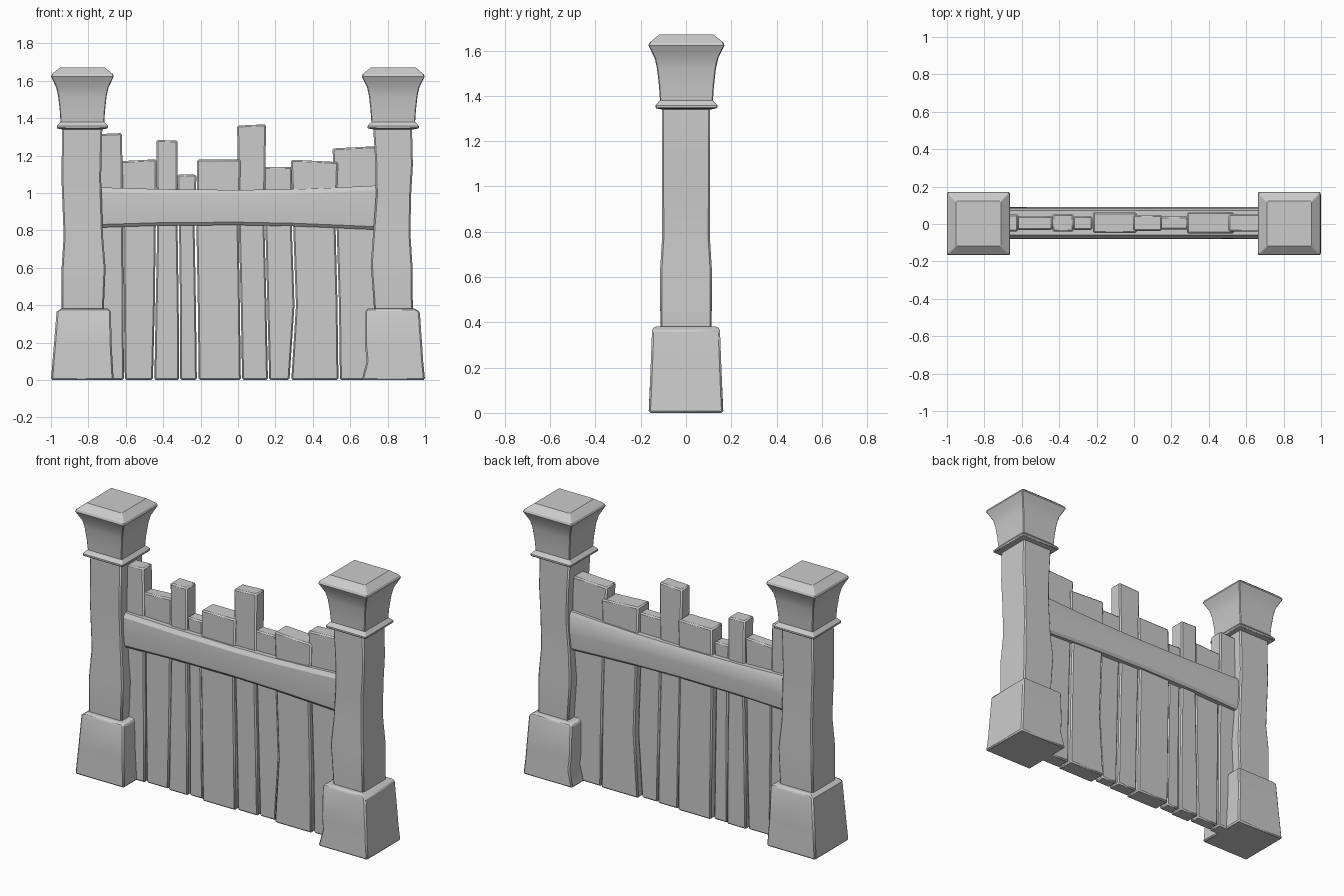
import bpy, bmesh


def loft(name, rings, bevel=0.008, axis='Z'):
    """Skin a stack of closed rings (lists of 3D points) and cap both ends."""
    bm = bmesh.new()
    loops = [[bm.verts.new(p) for p in r] for r in rings]
    n = len(loops[0])
    for a, b in zip(loops, loops[1:]):
        for i in range(n):
            j = (i + 1) % n
            bm.faces.new((a[i], a[j], b[j], b[i]))
    bm.faces.new(loops[0])
    bm.faces.new(loops[-1])
    bmesh.ops.recalc_face_normals(bm, faces=bm.faces)
    me = bpy.data.meshes.new(name)
    bm.to_mesh(me)
    bm.free()
    ob = bpy.data.objects.new(name, me)
    bpy.context.collection.objects.link(ob)
    bpy.ops.object.select_all(action='DESELECT')
    bpy.context.view_layer.objects.active = ob
    ob.select_set(True)
    bpy.ops.object.shade_smooth_by_angle(angle=0.5)
    if bevel:
        m = ob.modifiers.new("worn_edges", 'BEVEL')
        m.width, m.segments = bevel, 1
        m.limit_method, m.angle_limit = 'ANGLE', 0.9
    return ob


def rect(x0, x1, y0, y1, z, z1=None):
    """Rectangle ring; z1 is the height on the right side for slanted tops."""
    z1 = z if z1 is None else z1
    return [(x0, y0, z), (x1, y0, z1), (x1, y1, z1), (x0, y1, z)]


# post sections: z, left x, right x, half depth
bases = {
    "left": [(0, -1.0, -.665, .165), (.18, -.985, -.675, .157),
             (.365, -.97, -.68, .15), (.382, -.945, -.69, .14)],
    "right": [(0, .662, 1.0, .165), (.1, .688, .99, .16), (.18, .68, .985, .157),
              (.365, .68, .972, .15), (.382, .69, .945, .14)]}
shafts = {
    "left": [(.37, -.945, -.718, .113), (.6, -.943, -.708, .115), (.77, -.932, -.722, .105),
             (1.08, -.944, -.732, .107), (1.36, -.94, -.725, .107)],
    "right": [(.37, .728, .935, .113), (.62, .71, .932, .115), (.78, .722, .922, .105),
              (.98, .737, .925, .107), (1.15, .735, .935, .107), (1.36, .722, .93, .107)]}
# flared cap profile: z, half width
cap = [(1.34, .108), (1.345, .137), (1.358, .137), (1.38, .117), (1.44, .121),
       (1.52, .13), (1.565, .14), (1.6, .157), (1.622, .168), (1.635, .163), (1.67, .12)]

for side, cx in (("left", -.832), ("right", .83)):
    for part, table in (("base", bases), ("shaft", shafts)):
        loft(f"{side}_post_{part}",
             [rect(a, b, -h, h, z) for z, a, b, h in table[side]])
    loft(f"{side}_post_cap",
         [rect(cx - h, cx + h, -h + .002, h + .002, z) for z, h in cap], 0.004)

# planks: left x at z = 0, .4, .8, top / right x likewise / top z left, right / half depth
planks = [
    ((-.76, -.76, -.76, -.74), (-.61, -.612, -.615, -.62), 1.315, 1.32, .045),
    ((-.605, -.61, -.613, -.627), (-.455, -.445, -.44, -.435), 1.17, 1.18, .037),
    ((-.447, -.44, -.432, -.437), (-.315, -.317, -.323, -.323), 1.283, 1.28, .047),
    ((-.31, -.31, -.315, -.325), (-.22, -.225, -.232, -.222), 1.10, 1.097, .037),
    ((-.21, -.215, -.222, -.218), (.015, .01, .003, .015), 1.178, 1.178, .055),
    ((.022, .015, .005, -.005), (.16, .152, .142, .15), 1.36, 1.367, .043),
    ((.167, .157, .147, .135), (.275, .302, .288, .29), 1.14, 1.14, .035),
    ((.285, .31, .296, .283), (.537, .532, .522, .535), 1.178, 1.165, .057),
    ((.545, .54, .528, .505), (.75, .75, .75, .74), 1.238, 1.25, .047)]
for i, (lx, rx, zl, zr, h) in enumerate(planks):
    rings = [rect(a, b, .006 - h, .006 + h, z, w) for a, b, z, w in
             zip(lx, rx, (0, .4, .8, zl), (0, .4, .8, zr))]
    loft(f"plank_{i + 1}", rings)

# cross rail: chamfered section swept along x with a slight sag
rail = []
for x, lo, hi in ((-.75, .815, 1.03), (-.4, .826, 1.02), (0, .828, 1.016),
                  (.3, .822, 1.02), (.55, .812, 1.03), (.75, .803, 1.04)):
    prof = [(-.06, lo), (-.074, lo + .016), (-.08, lo + .1), (-.076, hi - .025), (-.06, hi),
            (.072, hi), (.086, hi - .025), (.09, lo + .1), (.084, lo + .016), (.072, lo)]
    rail.append([(x, y, z) for y, z in prof])
loft("cross_rail", rail, 0)
